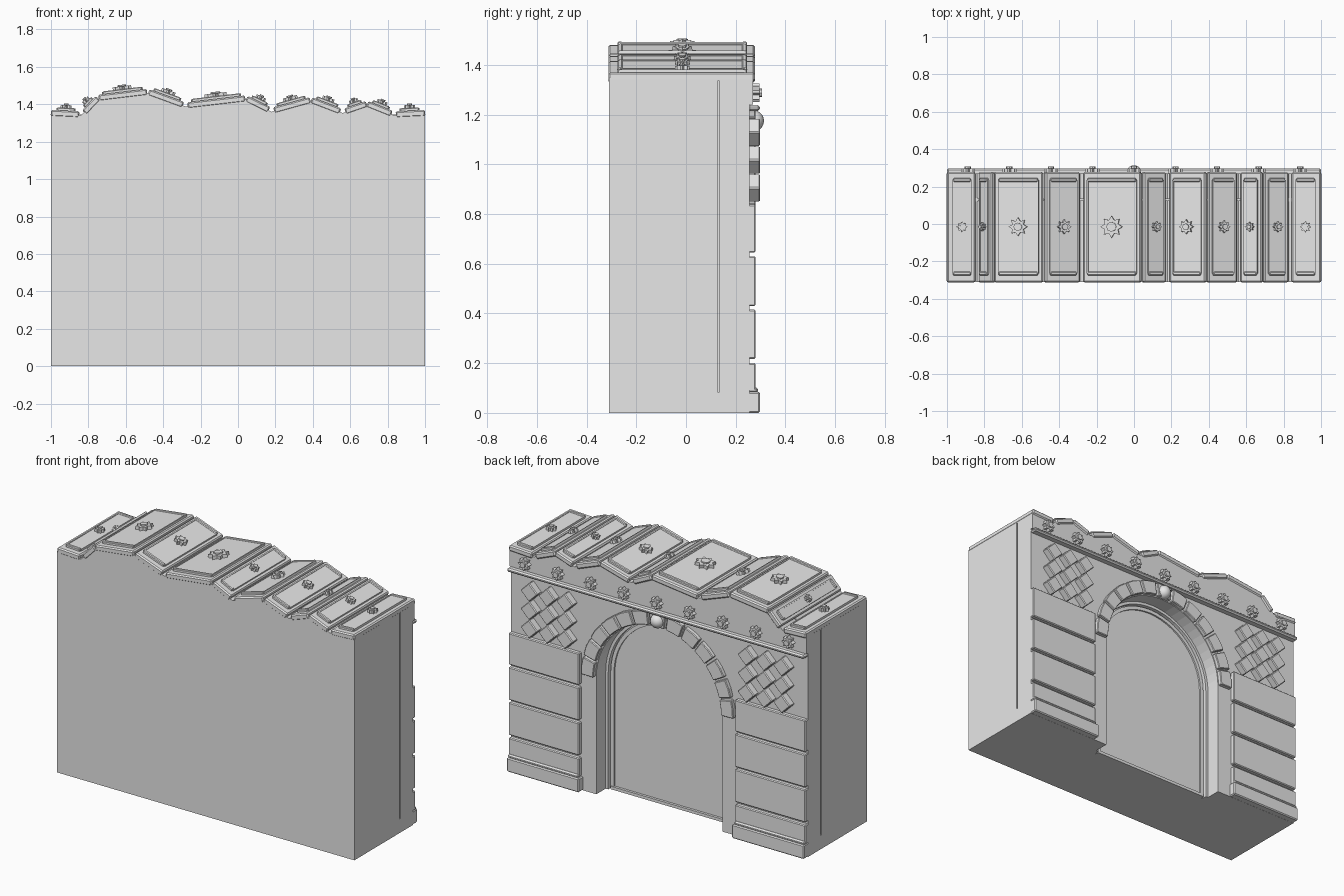
import bpy, bmesh, math
from mathutils import Matrix, Vector

if "Cube" in bpy.data.objects:
    bpy.data.objects.remove(bpy.data.objects["Cube"], do_unlink=True)

stone = bpy.data.materials.new("grey_stone")
stone.use_nodes = True
stone.diffuse_color = (0.8, 0.8, 0.8, 1)
stone.node_tree.nodes["Principled BSDF"].inputs["Base Color"].default_value = (0.8, 0.8, 0.8, 1)


def finish(name, bm, matrix=Matrix(), bevel=0):
    bmesh.ops.recalc_face_normals(bm, faces=bm.faces)
    mesh = bpy.data.meshes.new(name)
    bm.to_mesh(mesh)
    bm.free()
    mesh.materials.append(stone)
    obj = bpy.data.objects.new(name, mesh)
    obj.matrix_world = matrix
    bpy.context.collection.objects.link(obj)
    if bevel:
        mod = obj.modifiers.new("bevel", 'BEVEL')
        mod.width, mod.segments, mod.limit_method = bevel, 1, 'ANGLE'
    return obj


def extrude(name, points, offset, matrix=Matrix(), bevel=0):
    """Close a flat outline of 3D points and push it along offset."""
    bm = bmesh.new()
    face = bm.faces.new([bm.verts.new(p) for p in points])
    top = bmesh.ops.extrude_face_region(bm, geom=[face])
    verts = [v for v in top["geom"] if isinstance(v, bmesh.types.BMVert)]
    bmesh.ops.translate(bm, verts=verts, vec=offset)
    return finish(name, bm, matrix, bevel)


def prism(name, outline, y0, y1, bevel=0):
    return extrude(name, [(x, y0, z) for x, z in outline], (0, y1 - y0, 0), bevel=bevel)


def box(name, x, y, z, matrix=Matrix(), bevel=0):
    corners = [(x[0], y[0], z[0]), (x[1], y[0], z[0]), (x[1], y[1], z[0]), (x[0], y[1], z[0])]
    return extrude(name, corners, (0, 0, z[1] - z[0]), matrix, bevel)


def star(name, r, h, matrix):
    """Eight-pointed rosette with a raised hub."""
    def ring(count, radius, z):
        return [(radius(i) * math.cos(2 * math.pi * i / count),
                 radius(i) * math.sin(2 * math.pi * i / count), z) for i in range(count)]
    extrude(name, ring(16, lambda i: r * (0.65 if i % 2 else 1), 0), (0, 0, h), matrix)
    extrude(name + "_hub", ring(8, lambda i: r * 0.45, h), (0, 0, h * 0.4), matrix)


def arch(r, spring, base, steps=28):
    """Outline of a round-headed opening, from its right foot to its left foot."""
    curve = [(r * math.cos(math.pi * i / steps), spring + r * math.sin(math.pi * i / steps))
             for i in range(steps + 1)]
    return [(r, base)] + curve + [(-r, base)]


# Roof ridge line
roof = [(-1, 1.37), (-.84, 1.362), (-.755, 1.45), (-.48, 1.483), (-.28, 1.41), (.045, 1.448),
        (.18, 1.382), (.39, 1.44), (.56, 1.375), (.69, 1.42), (.835, 1.362), (1, 1.37)]
under = [(x, z - .022) for x, z in roof]
SPRING, OPEN = .71, .425

# Main mass, joint and gate wall
prism("main_block", [(1, 0), (-1, 0)] + under, -.31, .126)
box("joint_core", (-.988, .988), (.12, .14), (0.001, 1.345))
box("joint_base", (-1, 1), (.12, .134), (0, .085))
box("joint_top", (-1, 1), (.12, .14), (1.335, 1.345))
prism("gate_wall", [(-1, 0)] + under + [(1, 0)] + arch(OPEN, SPRING, 0), .134, .255)

# Frieze that carries the roof
prism("frieze", [(1, 1.24), (-1, 1.24)] + under, .25, .27)
box("frieze_ledge", (-1, 1), (.25, .297), (1.215, 1.238), bevel=.008)
face_back = Matrix.Rotation(-math.pi / 2, 4, 'X')
for i in range(9):
    star("frieze_star", .038, .026, Matrix.Translation(((i - 4) * .222, .27, 1.288)) @ face_back)

# Roof slabs with raised panels
for (x0, z0), (x1, z1) in zip(roof, roof[1:]):
    half = math.hypot(x1 - x0, z1 - z0) / 2
    slope = math.atan2(z1 - z0, x1 - x0)
    m = Matrix.Translation(((x0 + x1) / 2, 0, (z0 + z1) / 2)) @ Matrix.Rotation(-slope, 4, 'Y')
    left = half if x0 == -1 else half - .008
    right = half if x1 == 1 else half - .008
    box("roof_slab", (-left, right), (-.312, .277), (-.035, 0), m, .007)
    p = half - .033
    box("roof_panel", (-p, p), (-.262, .232), (-.005, .01), m, .004)
    for y in (-.265, .235):
        box("panel_end_bar", (-p, p), (y - .01, y + .01), (-.005, .015), m, .004)
    for x in (-p, p):
        box("panel_side_bar", (x - .004, x + .004), (-.265, .235), (-.005, .013), m)
    star("roof_star", .012 + .36 * p, .02, m @ Matrix.Translation((0, -.015, .01)))

# Pilasters on both sides of the gate
courses = [(.085, .2), (.217, .415), (.43, .63), (.645, .838)]
for side in (-1, 1):
    span = sorted((side * .515, side))
    box("plinth", span, (.25, .297), (0, .085), bevel=.006)
    inner = sorted((side * .525, side))
    box("plinth_moulding", inner, (.25, .29), (.08, .103), bevel=.008)
    for z in courses:
        box("pilaster_block", inner, (.25, .28), z, bevel=.005)
    # Diamond tiles
    for col in range(3):
        for row in range(3):
            cx, cz, r = side * (.61 + .12 * col), .905 + .112 * row, .058
            prism("diamond_tile", [(cx + r, cz), (cx, cz + r), (cx - r, cz), (cx, cz - r)],
                  .25, .298, .005)

# Arch stones
COUNT = 13
for i in range(COUNT):
    a0 = math.pi * (i + .06) / COUNT
    a1 = math.pi * (i + .94) / COUNT
    mid = (a0 + a1) / 2
    ring = [(.43, a0), (.512, a0), (.514, mid), (.512, a1), (.43, a1), (.43, mid)]
    prism("arch_stone", [(r * math.cos(a), SPRING + r * math.sin(a)) for r, a in ring],
          .25, .28, .004)

# Keystone ball
bm = bmesh.new()
bmesh.ops.create_uvsphere(bm, u_segments=16, v_segments=10, radius=.042)
ball = finish("keystone_ball", bm, Matrix.Translation((0, .272, SPRING + .465)))
ball.data.shade_smooth()

# Stepped door frame, door leaf and sill
for r, depth in ((OPEN + .005, .165), (.402, .15)):
    prism("door_frame", arch(r, SPRING, 0) + arch(r - .022, SPRING, 0)[::-1], .13, depth)
prism("door_leaf", arch(.385, SPRING, .01), .13, .14)
box("door_sill", (-.4, .4), (.13, .155), (0, .018))
